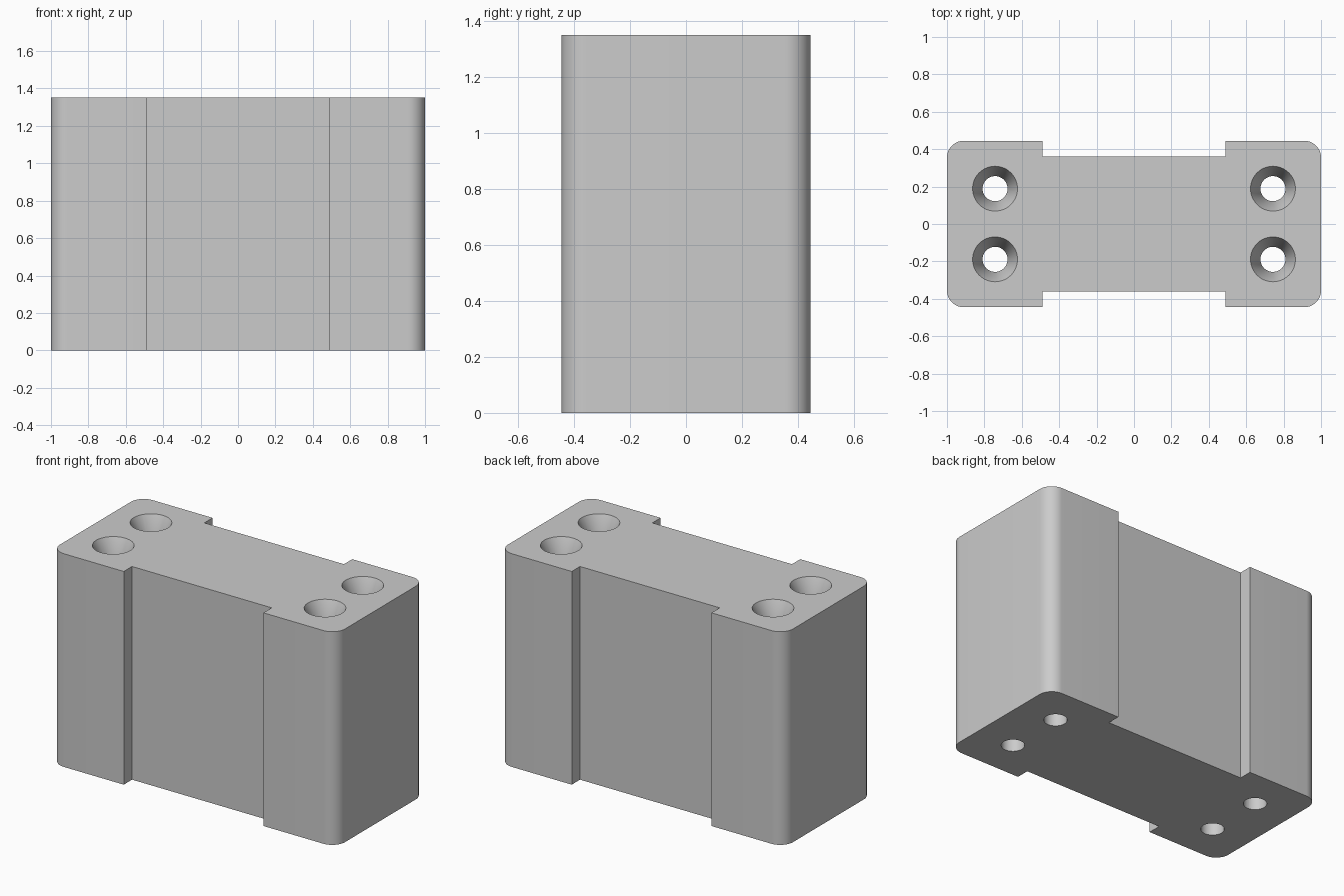
import bpy
import bmesh
import math
from mathutils import Matrix

cube = bpy.data.objects.get("Cube")
if cube:
    bpy.data.objects.remove(cube, do_unlink=True)

HALF_X, HALF_Y, HEIGHT = 1.0, 0.445, 1.352
CORNER = 0.09
WAIST_X, WAIST_Y = 0.49, 0.362
HOLE_X, HOLE_Y = 0.743, 0.189
HOLE_R, SINK_R, SINK_DEPTH = 0.067, 0.12, 0.12

grey = bpy.data.materials.new("plain grey")
grey.use_nodes = True
colour = (0.6, 0.6, 0.6, 1)
grey.diffuse_color = colour
grey.node_tree.nodes["Principled BSDF"].inputs["Base Color"].default_value = colour


def make_object(name, bm):
    bmesh.ops.recalc_face_normals(bm, faces=bm.faces)
    mesh = bpy.data.meshes.new(name)
    bm.to_mesh(mesh)
    bm.free()
    mesh.materials.append(grey)
    obj = bpy.data.objects.new(name, mesh)
    bpy.context.collection.objects.link(obj)
    return obj


def block_outline():
    """One quarter of the outline, mirrored into a closed loop."""
    quarter = [(WAIST_X, WAIST_Y), (WAIST_X, HALF_Y)]
    for i in range(13):
        a = math.pi / 2 * (1 - i / 12)
        quarter.append((HALF_X - CORNER + CORNER * math.cos(a),
                        HALF_Y - CORNER + CORNER * math.sin(a)))
    right = quarter + [(x, -y) for x, y in reversed(quarter)]
    return right + [(-x, y) for x, y in reversed(right)]


# Block: waisted outline with rounded corners, pulled up
bm = bmesh.new()
base = bm.faces.new([bm.verts.new((x, y, 0)) for x, y in block_outline()])
top = bmesh.ops.extrude_face_region(bm, geom=[base])["geom"]
bmesh.ops.translate(bm, vec=(0, 0, HEIGHT),
                    verts=[v for v in top if isinstance(v, bmesh.types.BMVert)])
block = make_object("mounting_block", bm)

# Hole cutters: a through bore with a tapered mouth, turned about its axis
EXTRA = 0.05
flare = (SINK_R - HOLE_R) / SINK_DEPTH * EXTRA
profile = [(HOLE_R, -EXTRA), (HOLE_R, HEIGHT - SINK_DEPTH),
           (SINK_R + flare, HEIGHT + EXTRA)]
SIDES = 48
bm = bmesh.new()
for sx in (-1, 1):
    for sy in (-1, 1):
        rings = []
        for r, z in profile:
            ring = bmesh.ops.create_circle(
                bm, segments=SIDES, radius=r,
                matrix=Matrix.Translation((sx * HOLE_X, sy * HOLE_Y, z)))["verts"]
            rings.append(ring)
        for low, high in zip(rings, rings[1:]):
            for i in range(SIDES):
                j = (i + 1) % SIDES
                bm.faces.new((low[i], low[j], high[j], high[i]))
        bm.faces.new(rings[0])
        bm.faces.new(rings[-1])
cutter = make_object("hole_cutter", bm)
cutter.hide_render = True

# Cut the holes, then drop the cutter
cut = block.modifiers.new("screw holes", "BOOLEAN")
cut.operation = "DIFFERENCE"
cut.solver = "EXACT"
cut.object = cutter
bpy.context.view_layer.objects.active = block
block.select_set(True)
bpy.ops.object.modifier_apply(modifier=cut.name)
bpy.data.objects.remove(cutter, do_unlink=True)

bpy.ops.object.select_all(action="DESELECT")
block.select_set(True)
bpy.context.view_layer.objects.active = block
bpy.ops.object.shade_smooth_by_angle(angle=math.radians(25))
